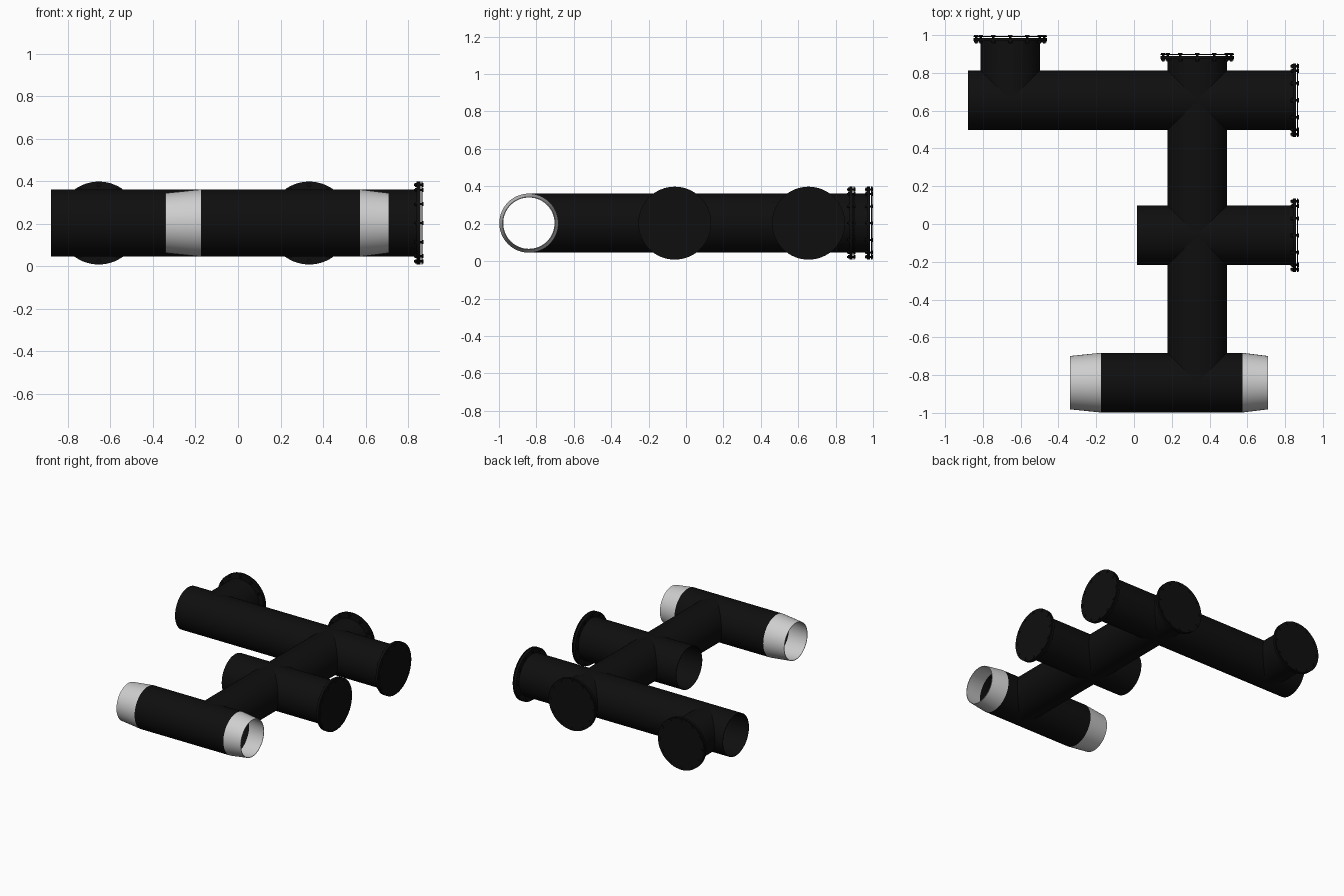
import bpy, bmesh
from math import sin, cos, pi, radians, sqrt

cube = bpy.data.objects.get("Cube")
if cube:
    bpy.data.objects.remove(cube)


def material(name, value):
    m = bpy.data.materials.new(name)
    m.use_nodes = True
    m.diffuse_color = (value, value, value, 1)
    m.node_tree.nodes["Principled BSDF"].inputs["Base Color"].default_value = (value, value, value, 1)
    return m


BLACK = material("black pipe", 0.0045)
SILVER = material("pale grey sleeve", 0.62)

R = 0.158          # pipe radius
WALL = 0.004       # pipe wall
Z = 0.203          # height of all pipe axes
SIDES = 64
TRUNK_X = 0.335
FRONT_Y, MIDDLE_Y, BACK_Y = -0.84, -0.06, 0.655
BRANCH_X = -0.655


def place(axis, t, c, z, u, v):
    """Point at distance t along the axis, offset sideways by u and up by v."""
    return (t, c + u, z + v) if axis == "x" else (c - u, t, z + v)


def add_loop(bm, axis, c, z, t, r, sides, saddle=0):
    """Ring of vertices; a saddle of +1 or -1 fits it onto a crossing pipe at t."""
    ring = []
    for i in range(sides):
        a = 2 * pi * i / sides
        u, v = r * cos(a), r * sin(a)
        fit = saddle * sqrt(max(R * R - v * v, 0))
        ring.append(bm.verts.new(place(axis, t + fit, c, z, u, v)))
    return ring


def bridge(bm, a, b):
    n = len(a)
    for i in range(n):
        j = (i + 1) % n
        bm.faces.new((a[i], a[j], b[j], b[i]))


def add_solid(bm, axis, c, z, t0, t1, r, sides):
    """Closed disc or rod."""
    a = add_loop(bm, axis, c, z, t0, r, sides)
    b = add_loop(bm, axis, c, z, t1, r, sides)
    bridge(bm, a, b)
    bm.faces.new(a[::-1])
    bm.faces.new(b)


def finish(bm, name, mat):
    bmesh.ops.recalc_face_normals(bm, faces=bm.faces)
    mesh = bpy.data.meshes.new(name)
    bm.to_mesh(mesh)
    bm.free()
    mesh.materials.append(mat)
    ob = bpy.data.objects.new(name, mesh)
    bpy.context.collection.objects.link(ob)
    bpy.ops.object.select_all(action="DESELECT")
    ob.select_set(True)
    bpy.context.view_layer.objects.active = ob
    bpy.ops.object.shade_smooth_by_angle(angle=radians(35))


def tube(name, axis, c, t0, t1, r0=R, r1=R, s0=0, s1=0, mat=BLACK):
    """Hollow open pipe with a thin wall."""
    bm = bmesh.new()
    loops = [add_loop(bm, axis, c, Z, t, r, SIDES, s) for t, r, s in (
        (t0, r0, s0), (t1, r1, s1), (t1, r1 - WALL, s1), (t0, r0 - WALL, s0))]
    for i in range(4):
        bridge(bm, loops[i], loops[(i + 1) % 4])
    finish(bm, name, mat)


def flange(name, axis, c, face):
    """Bolted flange: collar, thin gap, cover plate and twelve bolts."""
    bm = bmesh.new()
    add_solid(bm, axis, c, Z, face - 0.028, face - 0.011, 0.195, SIDES)
    add_solid(bm, axis, c, Z, face - 0.006, face, 0.195, SIDES)
    finish(bm, name + "_plates", BLACK)
    bm = bmesh.new()
    for i in range(12):
        a = 2 * pi * i / 12
        u, v = 0.18 * cos(a), 0.18 * sin(a)
        for t0, t1, r in ((-0.04, 0.004, 0.006), (-0.036, -0.028, 0.011), (0, 0.004, 0.011)):
            add_solid(bm, axis, c + u, Z + v, face + t0, face + t1, r, 6)
    finish(bm, name + "_bolts", BLACK)


# Cross pipes
tube("front_pipe", "x", FRONT_Y, -0.175, 0.575)
tube("middle_pipe", "x", MIDDLE_Y, 0.015, 0.85)
tube("back_pipe", "x", BACK_Y, -0.88, 0.85)

# Tapered sleeves on the front pipe
tube("front_right_sleeve", "x", FRONT_Y, -0.34, -0.175, r0=0.141, mat=SILVER)
tube("front_left_sleeve", "x", FRONT_Y, 0.575, 0.71, r1=0.141, mat=SILVER)

# Trunk sections and branch, fitted onto the cross pipes
r = R - 0.0005
tube("front_trunk", "y", TRUNK_X, FRONT_Y, MIDDLE_Y, r, r, 1, -1)
tube("rear_trunk", "y", TRUNK_X, MIDDLE_Y, BACK_Y, r, r, 1, -1)
tube("rear_outlet", "y", TRUNK_X, BACK_Y, 0.882, r, r, 1)
tube("rear_branch", "y", BRANCH_X, BACK_Y, 0.977, r, r, 1)

# Flanges
flange("middle_flange", "x", MIDDLE_Y, 0.869)
flange("back_flange", "x", BACK_Y, 0.869)
flange("outlet_flange", "y", TRUNK_X, 0.901)
flange("branch_flange", "y", BRANCH_X, 0.996)
